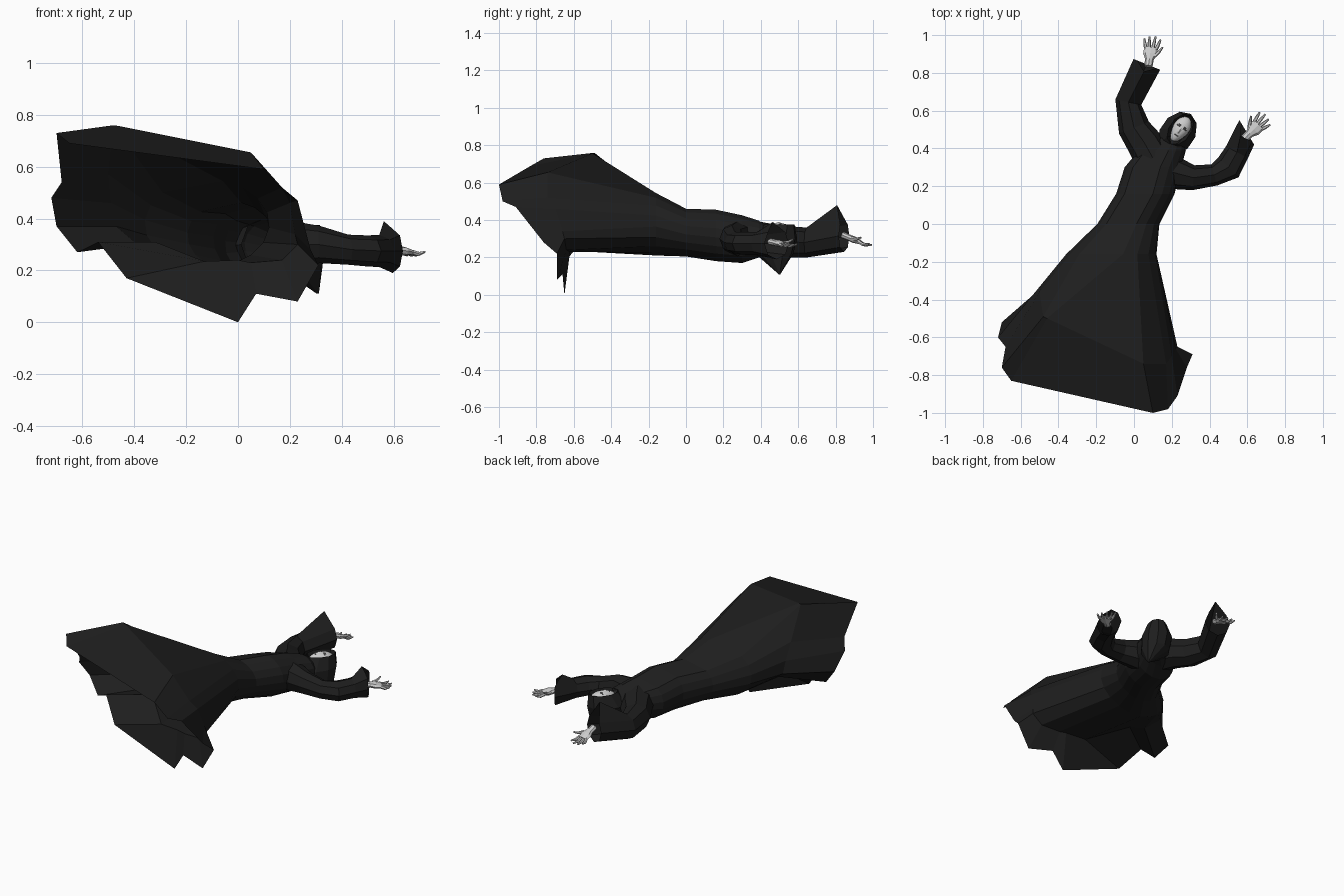
import bpy, bmesh
from math import sin, cos, radians, atan2, pi
from mathutils import Vector, Matrix

default_cube = bpy.data.objects.get("Cube")
if default_cube:
    bpy.data.objects.remove(default_cube)


def make_material(name, level):
    material = bpy.data.materials.new(name)
    material.use_nodes = True
    colour = (level, level, level, 1)
    material.diffuse_color = colour
    material.node_tree.nodes["Principled BSDF"].inputs["Base Color"].default_value = colour
    return material


black_cloth = make_material("black cloth", 0.013)
pale_skin = make_material("pale skin", 0.6)
dark_hollow = make_material("dark hollow", 0.05)


def finish(name, bm, *materials):
    bmesh.ops.recalc_face_normals(bm, faces=bm.faces)
    mesh = bpy.data.meshes.new(name)
    bm.to_mesh(mesh)
    bm.free()
    for material in materials:
        mesh.materials.append(material)
    thing = bpy.data.objects.new(name, mesh)
    bpy.context.collection.objects.link(thing)


def add_loft(bm, rings, cap_start=False, cap_end=False):
    """Skin a list of point rings that all have the same count."""
    loops = [[bm.verts.new(point) for point in ring] for ring in rings]
    count = len(loops[0])
    for lower, upper in zip(loops, loops[1:]):
        for i in range(count):
            j = (i + 1) % count
            bm.faces.new((lower[i], lower[j], upper[j], upper[i]))
    if cap_start:
        bm.faces.new(loops[0])
    if cap_end:
        bm.faces.new(loops[-1])


def oval(centre, axis_a, axis_b, angles):
    return [Vector(centre) + axis_a * cos(a) + axis_b * sin(a) for a in angles]


def even_angles(count):
    return [2 * pi * i / count for i in range(count)]


# Robe: ragged hem, the fold line behind it, then oval sections up to the neck
hem = [(-.7, -.76, .73), (-.68, -.65, .54), (-.72, -.6, .48), (-.7, -.52, .37),
       (-.62, -.55, .27), (-.54, -.58, .31), (-.43, -.65, .17), (0, -.65, 0),
       (.07, -.66, .11), (.23, -.69, .08), (.31, -.69, .22), (.28, -.76, .28),
       (.23, -.91, .47), (.18, -.98, .5), (.1, -1, .59), (-.65, -.83, .69)]
fold = [(-.48, -.49, .76), (-.5, -.36, .57), (-.49, -.32, .46), (-.47, -.32, .37),
        (-.4, -.38, .31), (-.32, -.42, .31), (-.13, -.6, .235), (0, -.62, .24),
        (.05, -.62, .23), (.17, -.64, .24), (.23, -.65, .3), (.22, -.66, .34),
        (.2, -.7, .46), (.17, -.74, .52), (.05, -.74, .655), (-.46, -.5, .757)]
robe_angles = [radians(135 + 20 * i) for i in range(len(hem))]
sections = [(-.12, -.16, .38, .24, .17), (-.03, 0, .335, .165, .13),
            (.06, .16, .32, .155, .14), (.1, .3, .3, .15, .13),
            (.15, .39, .3, .125, .1), (.2, .46, .28, .06, .07)]
robe_rings = [hem, fold]
for x, y, z, half_width, half_height in sections:
    robe_rings.append(oval((x, y, z), Vector((half_width, 0, 0)),
                           Vector((0, 0, half_height)), robe_angles))
bm = bmesh.new()
add_loft(bm, robe_rings, cap_end=True)
finish("robe", bm, black_cloth)


# Sleeves: swept sections with a pointed cuff cut at its own angle
def make_sleeve(name, path, cuff_turn, tip_height):
    rings = []
    for i, (x, y, z, half_width, half_height) in enumerate(path):
        before, after = path[max(i - 1, 0)], path[min(i + 1, len(path) - 1)]
        heading = Vector((after[0] - before[0], after[1] - before[1], 0)).normalized()
        if after is path[i]:
            heading = Vector((cos(radians(cuff_turn)), sin(radians(cuff_turn)), 0))
        across = Vector((heading.y, -heading.x, 0))
        rings.append(oval((x, y, z), across * half_width,
                          Vector((0, 0, half_height)), even_angles(8)))
    cuff_tip = rings[-1][2]
    cuff_tip.z = tip_height
    cuff_tip.xy -= heading.xy * .04
    bm = bmesh.new()
    add_loft(bm, rings)
    finish(name, bm, black_cloth)


make_sleeve("right_sleeve", [(.1, .35, .3, .1, .1), (.055, .43, .295, .095, .09),
                             (.0, .51, .285, .085, .085), (-.03, .645, .28, .07, .08),
                             (.068, .845, .315, .076, .085)], 68, .48)
make_sleeve("left_sleeve", [(.18, .28, .3, .095, .095), (.315, .245, .3, .066, .072),
                            (.425, .26, .28, .058, .058), (.5, .3, .275, .075, .06),
                            (.545, .38, .275, .066, .062),
                            (.597, .485, .275, .076, .085)], 31, .39)


# Hands: broad palm with four slightly curled fingers and a thumb
def make_hand(name, wrist, turn, tilt, thumb_side):
    bm = bmesh.new()
    up = Vector((0, 0, 1))
    side = Vector((1, 0, 0))
    palm = [(-.03, .022, .018), (.01, .023, .017), (.04, .037, .018), (.078, .036, .011)]
    add_loft(bm, [oval((0, y, 0), side * width, up * depth, even_angles(8))
                  for y, width, depth in palm], True, True)

    def add_finger(base, heading, length):
        heading = Vector(heading).normalized()
        across = heading.cross(up).normalized()
        lift = across.cross(heading)
        rings = []
        for t, radius, curl in ((0, .0095, 0), (.5, .009, -.004), (1, .005, .008)):
            centre = Vector(base) + heading * length * t + up * curl
            rings.append(oval(centre, across * radius, lift * radius, even_angles(6)))
        add_loft(bm, rings, True, True)

    for i, length in enumerate((.06, .071, .066, .053)):
        spread = thumb_side * (.027 - .018 * i)
        add_finger((spread, .07, 0), (spread * 11, 1, 0), length)
    add_finger((thumb_side * .025, .03, .005), (thumb_side * .75, 1, .3), .062)
    place = (Matrix.Translation(wrist) @ Matrix.Rotation(radians(turn), 4, "Z")
             @ Matrix.Rotation(radians(tilt), 4, "X"))
    bm.transform(place)
    finish(name, bm, pale_skin)


make_hand("right_hand", (.08, .862, .31), -8, -22, 1)
make_hand("left_hand", (.605, .472, .28), -46, -8, -1)

# Hood: oval layers from the inner hollow over the rim to the drooping point
head_turn = atan2(.8, .55)
long_way = Vector((cos(head_turn), sin(head_turn), 0))
wide_way = Vector((sin(head_turn), -cos(head_turn), 0))
hood_layers = [(.245, .5, .32, .07, .042), (.245, .5, .375, .092, .058),
               (.23, .48, .3, .125, .093), (.235, .472, .22, .11, .085),
               (.308, .5, .11, .004, .004)]
bm = bmesh.new()
add_loft(bm, [oval((x, y, z), long_way * half_long, wide_way * half_wide, even_angles(10))
              for x, y, z, half_long, half_wide in hood_layers], True, True)
finish("hood", bm, black_cloth)

# Face: narrow mask with sunken eyes and a mouth
bm = bmesh.new()
bmesh.ops.create_uvsphere(bm, u_segments=32, v_segments=28, radius=1,
                          matrix=Matrix.Rotation(pi / 2, 4, "X"))
for face in bm.faces:
    spot = face.calc_center_median()
    eye = ((abs(spot.x) - .42) / .24) ** 2 + ((spot.y - .18) / .12) ** 2 < 1
    mouth = abs(spot.x) < .28 and abs(spot.y + .5) < .06
    if spot.z > 0 and (eye or mouth):
        face.material_index = 1
for vert in bm.verts:
    vert.co.x *= 1 + .25 * min(vert.co.y, .4)
    if vert.co.z > .5 and abs(vert.co.x) < .15 and abs(vert.co.y + .1) < .2:
        vert.co.z += .15
bm.transform(Matrix.Translation((.245, .5, .345))
             @ Matrix.Rotation(head_turn - pi / 2, 4, "Z")
             @ Matrix.Diagonal((.043, .076, .038, 1)))
finish("face", bm, pale_skin, dark_hollow)
